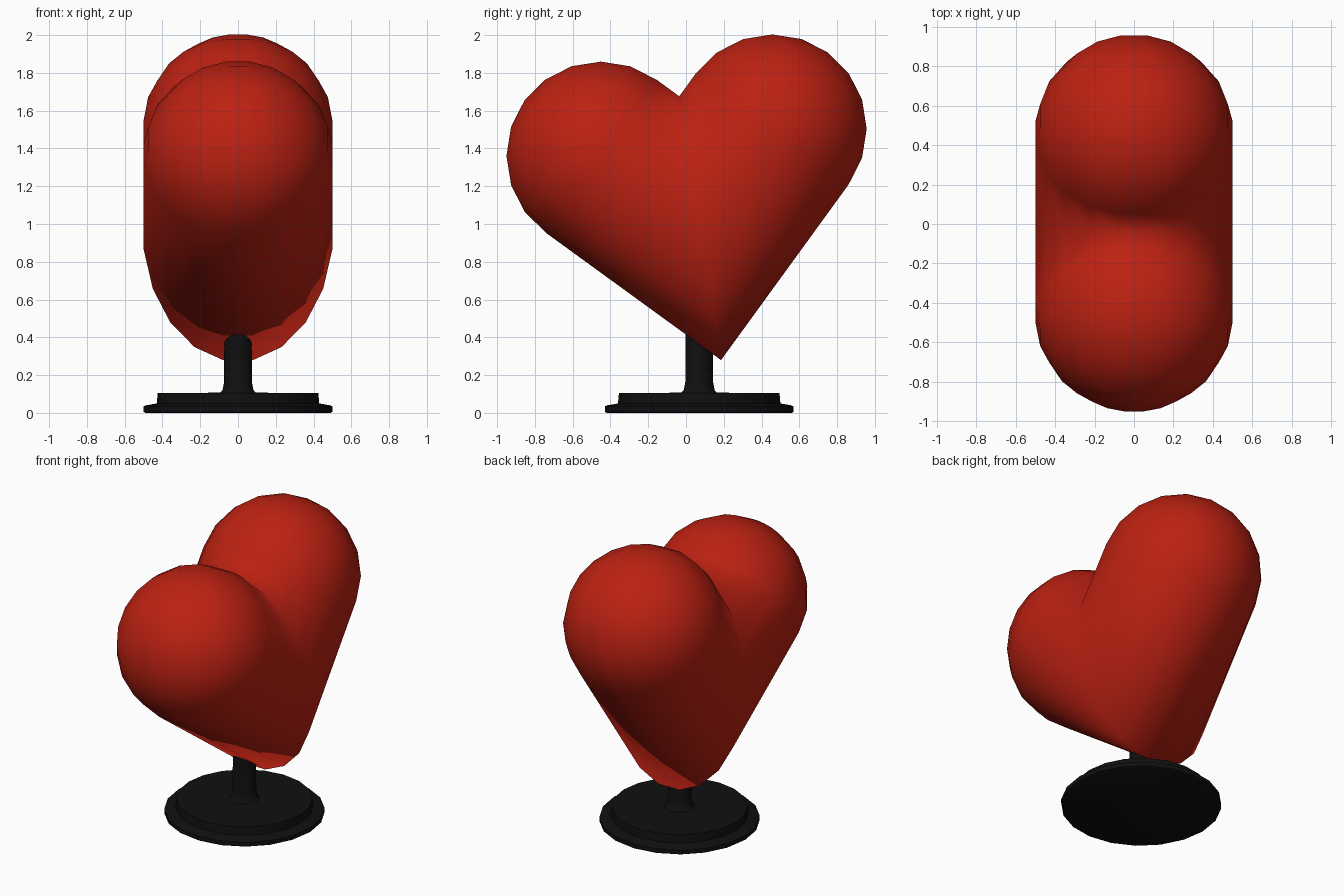
import bpy, bmesh, math
from mathutils import Vector

if "Cube" in bpy.data.objects:
    bpy.data.objects.remove(bpy.data.objects["Cube"])

SEG = 20


def material(name, color):
    m = bpy.data.materials.new(name)
    m.diffuse_color = color
    m.use_nodes = True
    m.node_tree.nodes["Principled BSDF"].inputs["Base Color"].default_value = m.diffuse_color
    return m


def finish(bm, name, mat, smooth_angle=None):
    bmesh.ops.recalc_face_normals(bm, faces=bm.faces)
    me = bpy.data.meshes.new(name)
    bm.to_mesh(me)
    bm.free()
    ob = bpy.data.objects.new(name, me)
    bpy.context.collection.objects.link(ob)
    me.materials.append(mat)
    bpy.ops.object.select_all(action='DESELECT')
    ob.select_set(True)
    bpy.context.view_layer.objects.active = ob
    if smooth_angle is None:
        bpy.ops.object.shade_smooth()
    else:
        bpy.ops.object.shade_smooth_by_angle(angle=math.radians(smooth_angle))
    return ob


def bridge(bm, a, b):
    for i in range(len(a)):
        j = (i + 1) % len(a)
        bm.faces.new((a[i], a[j], b[j], b[i]))


red = material("red", (0.5, 0.015, 0.006, 1))
black = material("black", (0.005, 0.005, 0.005, 1))

# Heart: two round-ended tubes at right angles, sharing one mitred ring
tilt = math.radians(54)
back_dir = Vector((0, math.cos(tilt), math.sin(tilt)))
front_dir = Vector((0, -math.sin(tilt), math.cos(tilt)))
corner = Vector((0, 0.075, 0.978))
arm, radius = 0.648, 0.5 / math.cos(math.pi / SEG)
circle = [(math.cos(a), math.sin(a)) for a in
          (2 * math.pi * (i + 0.5) / SEG for i in range(SEG))]

bm = bmesh.new()
mitre = [bm.verts.new(corner + Vector((radius * x, 0, 0))
                      + radius * v * (back_dir + front_dir)) for x, v in circle]
for axis, side in ((back_dir, front_dir), (front_dir, back_dir)):
    last = mitre
    rings = 5
    for k in range(rings):
        lat = math.pi / 2 * k / rings
        r, t = radius * math.cos(lat), arm + 0.502 * math.sin(lat)
        ring = [bm.verts.new(corner + Vector((r * x, 0, 0)) + r * v * side + t * axis)
                for x, v in circle]
        bridge(bm, last, ring)
        last = ring
    pole = bm.verts.new(corner + (arm + 0.502) * axis)
    for i in range(SEG):
        bm.faces.new((last[i], last[(i + 1) % SEG], pole))
finish(bm, "heart", red)

# Stand: stepped disc, flared foot and post in one lathe profile
profile = [(0.49, 0), (0.5, 0.006), (0.5, 0.034), (0.487, 0.04), (0.43, 0.05),
           (0.425, 0.105), (0.095, 0.107), (0.082, 0.12), (0.074, 0.16), (0.072, 0.45)]
bm = bmesh.new()
loops = [[bm.verts.new((r * math.cos(2 * math.pi * i / SEG),
                        0.07 + r * math.sin(2 * math.pi * i / SEG), z))
          for i in range(SEG)] for r, z in profile]
for a, b in zip(loops, loops[1:]):
    bridge(bm, a, b)
bm.faces.new(loops[0])
bm.faces.new(loops[-1])
finish(bm, "stand", black, 35)
